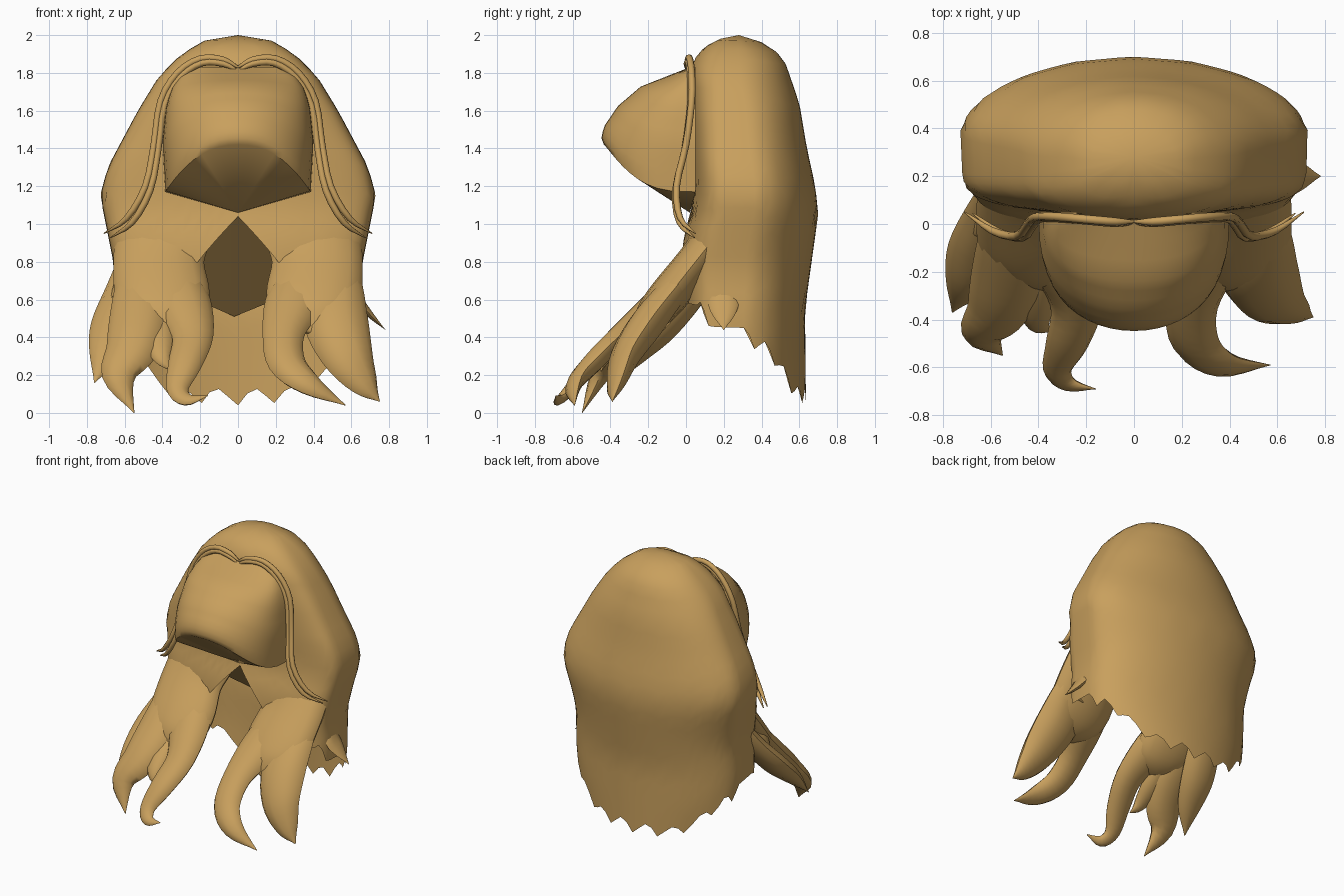
import bpy, math
from mathutils import Vector

cube = bpy.data.objects.get("Cube")
if cube:
    bpy.data.objects.remove(cube)

hair = bpy.data.materials.new("golden_brown_hair")
hair.use_nodes = True
colour = (0.58, 0.35, 0.11, 1)
hair.diffuse_color = colour
bsdf = next(n for n in hair.node_tree.nodes if n.type == "BSDF_PRINCIPLED")
bsdf.inputs["Base Color"].default_value = colour
bsdf.inputs["Roughness"].default_value = 0.8


def make_object(name, verts, faces, angle=50):
    mesh = bpy.data.meshes.new(name)
    mesh.from_pydata(verts, [], faces)
    mesh.materials.append(hair)
    mesh.validate()
    obj = bpy.data.objects.new(name, mesh)
    bpy.context.collection.objects.link(obj)
    bpy.ops.object.select_all(action="DESELECT")
    obj.select_set(True)
    bpy.context.view_layer.objects.active = obj
    bpy.ops.object.mode_set(mode="EDIT")
    bpy.ops.mesh.select_all(action="SELECT")
    bpy.ops.mesh.remove_doubles(threshold=0.0005)
    bpy.ops.mesh.normals_make_consistent(inside=False)
    bpy.ops.object.mode_set(mode="OBJECT")
    bpy.ops.object.shade_smooth_by_angle(angle=math.radians(angle))
    return obj


def grid_faces(rows, cols, wrap=False):
    faces = []
    for r in range(rows - 1):
        for c in range(cols if wrap else cols - 1):
            d = (c + 1) % cols
            faces.append((r * cols + c, r * cols + d, (r + 1) * cols + d, (r + 1) * cols + c))
    return faces


def interp(table, t):
    """Piecewise linear lookup in an ascending table."""
    if t <= table[0][0]:
        return table[0][1]
    for (a, p), (b, q) in zip(table, table[1:]):
        if t <= b:
            return p + (q - p) * (t - a) / (b - a)
    return table[-1][1]


def spline(points, steps):
    """Smooth path through points that also carry a radius."""
    pts = [Vector(p) for p in points]
    pts = [pts[0] * 2 - pts[1]] + pts + [pts[-1] * 2 - pts[-2]]
    out = []
    for a, b, c, d in zip(pts, pts[1:], pts[2:], pts[3:]):
        for i in range(steps):
            t = i / steps
            out.append(b + (c - a) * (t / 2) + (a * 2 - b * 5 + c * 4 - d) * (t * t / 2)
                       + (b * 3 - a - c * 3 + d) * (t ** 3 / 2))
    return out + [pts[-2]]


def strand(name, points, flat=0.55, front=(0, -0.7, 0.6), sides=10, steps=4):
    """Tapered tube with an oval section along a path of x, y, z, radius."""
    path = spline(points, steps)
    verts = []
    for i, p in enumerate(path):
        tangent = (path[min(i + 1, len(path) - 1)] - path[max(i - 1, 0)]).to_3d().normalized()
        side = tangent.cross(Vector(front)).normalized()
        up = side.cross(tangent)
        radius = max(p[3], 0.002)
        for k in range(sides):
            a = math.tau * k / sides
            verts.append(p.to_3d() + side * math.cos(a) * radius + up * math.sin(a) * radius * flat)
    faces = grid_faces(len(path), sides, wrap=True)
    faces += [tuple(range(sides)), tuple(range(len(verts) - sides, len(verts)))]
    return make_object(name, verts, faces)


# Main shell: rings, oval behind and boxy in front, whose lower edge climbs to the front
half_width = [(0.05, 0.56), (0.3, 0.64), (0.5, 0.66), (0.75, 0.65), (0.95, 0.69), (1.15, 0.73),
              (1.3, 0.69), (1.6, 0.53), (1.78, 0.42), (1.9, 0.3), (1.97, 0.18), (2, 0)]
back_y = [(0.05, 0.635), (0.55, 0.63), (0.8, 0.665), (1.05, 0.7), (1.2, 0.685), (1.4, 0.64),
          (1.64, 0.6), (1.87, 0.52), (1.95, 0.44), (2, 0.28)]
front_y = [(0.57, -0.02), (0.8, -0.03), (0.95, -0.01), (1.06, 0.03), (1.2, 0.04), (1.5, 0.03),
           (1.8, 0.02), (1.88, 0.05), (1.94, 0.1), (1.98, 0.18), (2, 0.28)]
boxiness = [(1.3, 0.32), (1.6, 0.38), (1.9, 0.55)]
hem = [(0, 0.08), (32, 0.1), (47, 0.18), (58, 0.28), (75, 0.36), (90, 0.41), (100, 0.5),
       (115, 0.57), (135, 0.58), (155, 0.72), (180, 1.04)]
cols, rows = 73, 22
verts = []
for r in range(rows):
    s = (r / (rows - 1)) ** 1.3
    for c in range(cols):
        deg = -180 + 360 * c / (cols - 1)
        a = math.radians(deg)
        bottom = interp(hem, abs(deg))
        if abs(deg) < 115:
            bottom += (-0.04, 0.02, 0.04, 0)[c % 4]
        z = 2 + (bottom - 2) * s
        yb, yf = interp(back_y, z), interp(front_y, z)
        mid, depth = (yb + yf) / 2, (yb - yf) / 2
        k = math.cos(a)
        bend = k if k > 0 else -abs(k) ** interp(boxiness, z)
        verts.append((interp(half_width, z) * math.sin(a), mid + depth * bend, z))
make_object("hair_shell", verts, grid_faces(rows, cols), 60)

# Sloping inner lining seen through the gap between the front locks
make_object("inner_lining",
            [(0, 0.02, 1.04), (-0.5, 0.2, 0.75), (-0.45, 0.45, 0.7), (-0.02, 0.61, 0.51),
             (0.45, 0.45, 0.7), (0.5, 0.2, 0.75)],
            [(0, i, i + 1) for i in range(1, 5)], 20)

# Swept fringe puff with a hollow looking underside
puff_width = [(0, 0.24), (0.06, 0.3), (0.15, 0.345), (0.3, 0.38), (0.6, 0.4), (1, 0.385)]
puff_depth = [(0, 0.03), (0.25, 0.29), (0.5, 0.41), (0.75, 0.48), (0.9, 0.5), (1, 0.485)]
cols, rows = 25, 13
verts = []
for r in range(rows):
    s = r / (rows - 1)
    for c in range(cols):
        t = math.pi * c / (cols - 1)
        low = 1.42 - 0.25 * abs(math.cos(t)) ** 2.3
        verts.append((interp(puff_width, s) * math.cos(t),
                      0.05 - interp(puff_depth, s) * abs(math.sin(t)) ** 0.65,
                      1.83 + (low - 1.83) * s))
faces = grid_faces(rows, cols)
first = (rows - 1) * cols
verts.append((0, 0.02, 1.06))
faces += [(first + c, first + c + 1, len(verts) - 1) for c in range(cols - 1)]
make_object("fringe_puff", verts, faces, 40)

# Twin cords framing the fringe and broad front masses, mirrored left and right
cord = [(0, 0.01, 1.83, 0.006), (0.08, 0.01, 1.87, 0.017), (0.2, 0.02, 1.875, 0.018),
        (0.32, 0.03, 1.8, 0.018), (0.41, 0.03, 1.65, 0.018), (0.445, 0, 1.42, 0.018),
        (0.49, -0.05, 1.2, 0.018), (0.59, -0.03, 1.03, 0.016), (0.71, 0.05, 0.95, 0.003)]
mass = [(0.36, 0.32, 1.14, 0.2), (0.39, 0.18, 0.97, 0.25), (0.42, 0.05, 0.8, 0.24),
        (0.4, -0.1, 0.61, 0.25), (0.41, -0.2, 0.5, 0.19), (0.43, -0.29, 0.41, 0)]
for name, sign in (("left", 1), ("right", -1)):
    strand(name + "_front_mass", [(x * sign, y, z, w) for x, y, z, w in mass], flat=0.42, sides=16)
    for ply, squeeze, drop in (("outer", 1, 0), ("inner", 0.95, 0.022)):
        strand(name + "_" + ply + "_cord",
               [(x * squeeze * sign, y - drop / 4, z - drop, w) for x, y, z, w in cord],
               flat=1, front=(0, -1, 0.01), sides=8, steps=3)

# Front locks on the right, rooted inside the front mass
strand("right_inner_lock", [
    (-0.38, 0.12, 0.88, 0.1), (-0.35, 0.0, 0.73, 0.14), (-0.29, -0.16, 0.57, 0.15),
    (-0.24, -0.34, 0.41, 0.11), (-0.28, -0.5, 0.26, 0.09), (-0.32, -0.61, 0.13, 0.06),
    (-0.27, -0.67, 0.07, 0.04), (-0.16, -0.69, 0.09, 0)])
strand("right_middle_lock", [
    (-0.5, 0.08, 0.82, 0.1), (-0.51, -0.05, 0.67, 0.14), (-0.52, -0.2, 0.5, 0.16),
    (-0.56, -0.35, 0.34, 0.14), (-0.63, -0.46, 0.19, 0.09), (-0.55, -0.55, 0.0, 0)])
strand("right_outer_lock", [
    (-0.52, 0.18, 0.84, 0.1), (-0.58, 0.06, 0.65, 0.12), (-0.65, -0.1, 0.46, 0.13),
    (-0.7, -0.25, 0.31, 0.09), (-0.76, -0.37, 0.16, 0)])
strand("right_small_lock", [
    (-0.42, -0.16, 0.52, 0.09), (-0.42, -0.3, 0.4, 0.09), (-0.4, -0.42, 0.29, 0.05),
    (-0.34, -0.45, 0.22, 0)])

# Front locks on the left
strand("left_inner_lock", [
    (0.38, 0.12, 0.88, 0.1), (0.35, 0.0, 0.73, 0.14), (0.29, -0.16, 0.57, 0.15),
    (0.24, -0.35, 0.41, 0.11), (0.26, -0.5, 0.26, 0.1), (0.38, -0.59, 0.15, 0.07),
    (0.57, -0.59, 0.04, 0)])
strand("left_outer_lock", [
    (0.5, 0.08, 0.82, 0.1), (0.52, -0.05, 0.67, 0.14), (0.52, -0.2, 0.48, 0.17),
    (0.58, -0.32, 0.3, 0.14), (0.67, -0.37, 0.15, 0.08), (0.75, -0.39, 0.06, 0)])

# Flat side wisps that flare out from the lower edge of the shell
strand("left_side_wisp", [
    (0.59, 0.22, 0.74, 0.03), (0.64, 0.2, 0.6, 0.08), (0.7, 0.2, 0.52, 0.06),
    (0.78, 0.2, 0.44, 0)], flat=0.3, front=(1, 0, 0.3))
strand("right_side_wisp", [
    (-0.58, 0.06, 0.82, 0.04), (-0.63, 0.03, 0.69, 0.08), (-0.66, 0, 0.61, 0.06),
    (-0.7, -0.03, 0.57, 0)], flat=0.3, front=(-1, 0, 0.3))
